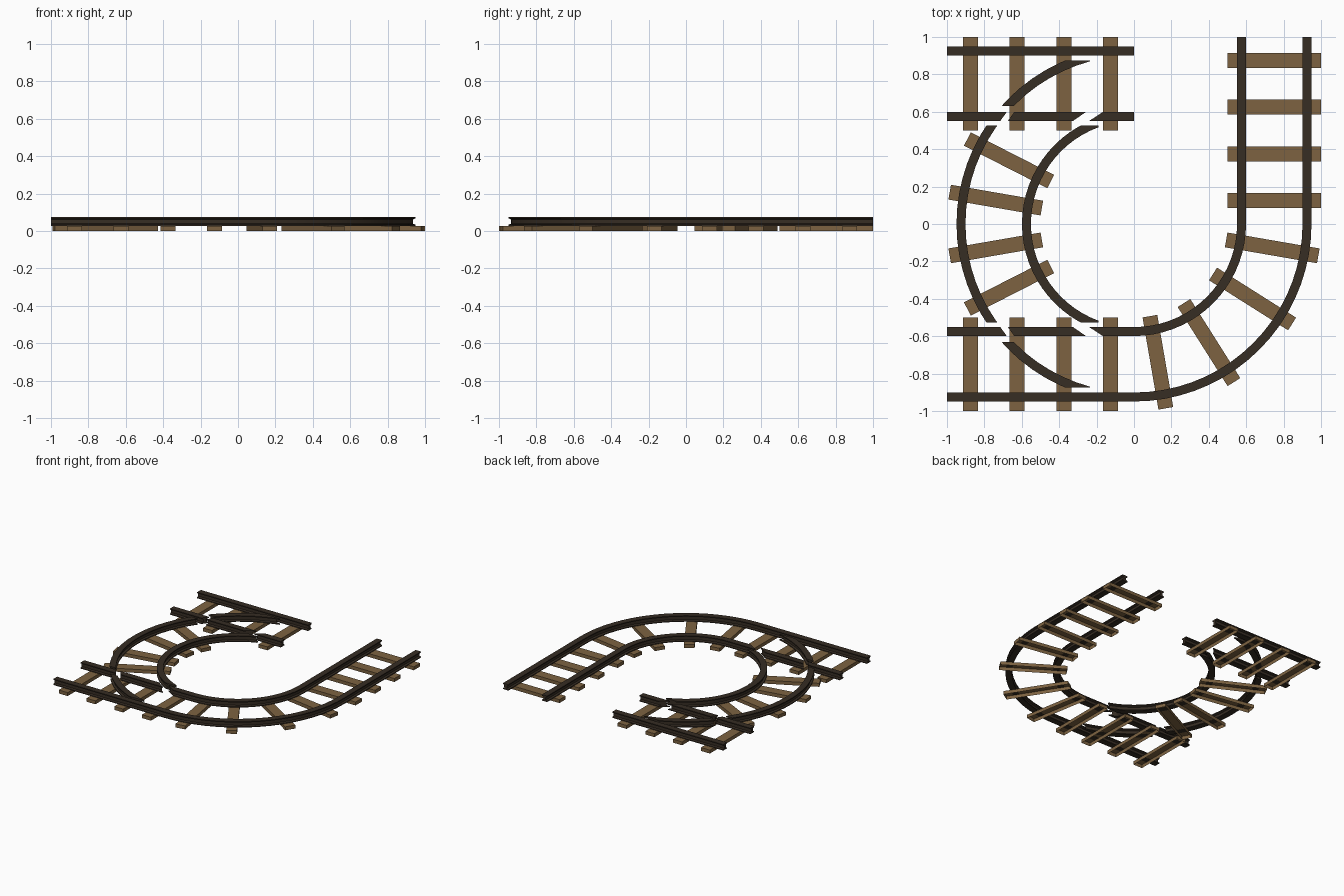
import bpy, bmesh, math
from mathutils import Matrix, Vector

if "Cube" in bpy.data.objects:
    bpy.data.objects.remove(bpy.data.objects["Cube"])


def material(name, rgb):
    m = bpy.data.materials.new(name)
    m.diffuse_color = (*rgb, 1)
    m.use_nodes = True
    m.node_tree.nodes["Principled BSDF"].inputs["Base Color"].default_value = m.diffuse_color
    return m


WOOD = material("brown wood", (0.205, 0.124, 0.053))
STEEL = material("dark steel", (0.037, 0.026, 0.017))

INNER, OUTER = 0.575, 0.925      # rail distances from the centre
HALF = 0.024                     # half width of a rail
TIE_W, TIE_H = 0.08, 0.028

# I-shaped rail section: (sideways offset, z)
SIDE = [(HALF, 0.027), (HALF, 0.034), (0.010, 0.039),
        (0.010, 0.062), (HALF, 0.068), (HALF, 0.076)]
SECTION = SIDE + [(-o, z) for o, z in reversed(SIDE)]


def finish(name, bm, mat, smooth=False):
    me = bpy.data.meshes.new(name)
    bm.to_mesh(me)
    bm.free()
    me.materials.append(mat)
    if smooth:
        me.shade_smooth()
        me.set_sharp_from_angle(angle=math.radians(25))
    ob = bpy.data.objects.new(name, me)
    bpy.context.collection.objects.link(ob)
    return ob


def rail(name, path, cuts=(), flip=False):
    """Sweep the section along (point, sideways) pairs, then trim with planes."""
    bm = bmesh.new()
    rings = [[bm.verts.new((p[0] + s[0] * o, p[1] + s[1] * o, z)) for o, z in SECTION]
             for p, s in path]
    n = len(SECTION)
    for a, b in zip(rings, rings[1:]):
        for i in range(n):
            j = (i + 1) % n
            bm.faces.new((a[i], a[j], b[j], b[i]))
    bm.faces.new(rings[0])
    bm.faces.new(rings[-1])
    for co, no in cuts:
        geom = bm.verts[:] + bm.edges[:] + bm.faces[:]
        bmesh.ops.bisect_plane(bm, geom=geom, dist=1e-6, plane_co=(*co, 0),
                               plane_no=(*no, 0), clear_outer=True)
        open_edges = [e for e in bm.edges if e.is_boundary]
        if open_edges:
            bmesh.ops.holes_fill(bm, edges=open_edges, sides=0)
    if flip:
        for v in bm.verts:
            v.co.y = -v.co.y
    bmesh.ops.recalc_face_normals(bm, faces=bm.faces[:])
    return finish(name, bm, STEEL, True)


def line(a, b):
    d = (Vector(b) - Vector(a)).normalized()
    return [(a, (d.y, -d.x)), (b, (d.y, -d.x))]


def arc(r, a0, a1):
    steps = round(abs(a1 - a0) / 5)
    out = []
    for i in range(steps + 1):
        t = math.radians(a0 + (a1 - a0) * i / steps)
        c, s = math.cos(t), math.sin(t)
        out.append(((r * c, r * s), (c, s)))
    return out


def sleeper(name, x, y, angle):
    """Open-bottomed plank, 0.5 long."""
    bm = bmesh.new()
    bmesh.ops.create_cube(bm, size=1, matrix=Matrix.Translation((x, y, TIE_H / 2))
                          @ Matrix.Rotation(math.radians(angle), 4, 'Z')
                          @ Matrix.Diagonal((0.5, TIE_W, TIE_H, 1)))
    bmesh.ops.delete(bm, geom=[f for f in bm.faces if f.normal.z < -0.5], context='FACES')
    finish(name, bm, WOOD)


# sleepers of the straight sections
MID = 0.75
for k in range(4):
    p = 0.125 + 0.25 * k
    sleeper("right_sleeper", MID, p, 0)
    sleeper("front_sleeper", -p, -MID, 90)
    sleeper("back_sleeper", -p, MID, 90)

# sleepers of the curves
for a in (-9.8, -32.3, -57.7, -80.2, 153, 170.2, 189.8, 207):
    t = math.radians(a)
    sleeper("curve_sleeper", MID * math.cos(t), MID * math.sin(t), a)

# plain rails: right straight, front right curve
for label, r in (("inner", INNER), ("outer", OUTER)):
    rail(label + "_right_rail", line((r, 0), (r, 1)))
    rail(label + "_curve_rail", arc(r, -90, 0))


def slant(x_out, x_in, sign):
    """Slanted trim plane across the inner straight rail."""
    return ((x_in, INNER - HALF), (sign * 2 * HALF, -sign * (x_out - x_in)))


# switch rails, back and mirrored to the front
for side, flip in (("back", False), ("front", True)):
    rail(side + "_outer_straight_rail", line((-1, OUTER), (0, OUTER)), flip=flip)
    straight = line((-1, INNER), (0, INNER))
    rail(side + "_inner_rail_end", straight, [slant(-0.68, -0.715, 1)], flip)
    rail(side + "_inner_rail_middle", straight,
         [slant(-0.64, -0.675, -1), slant(-0.257, -0.326, 1)], flip)
    rail(side + "_inner_rail_start", straight, [slant(-0.166, -0.24, -1)], flip)
    rail(side + "_switch_blade", arc(OUTER, 90, 150),
         [((0, 0.63), (0, -1)), ((0, 0.875), (0, 1)), ((-0.235, 0), (1, 0))], flip)

# left half circle, trimmed where it meets the straight sections
ENDS = [((0, 0.527), (0, 1)), ((0, -0.527), (0, -1)), ((-0.19, 0), (1, 0))]
rail("left_outer_curve_rail", arc(OUTER, 90, 270), ENDS)
rail("left_inner_curve_rail", arc(INNER, 90, 270), ENDS)
